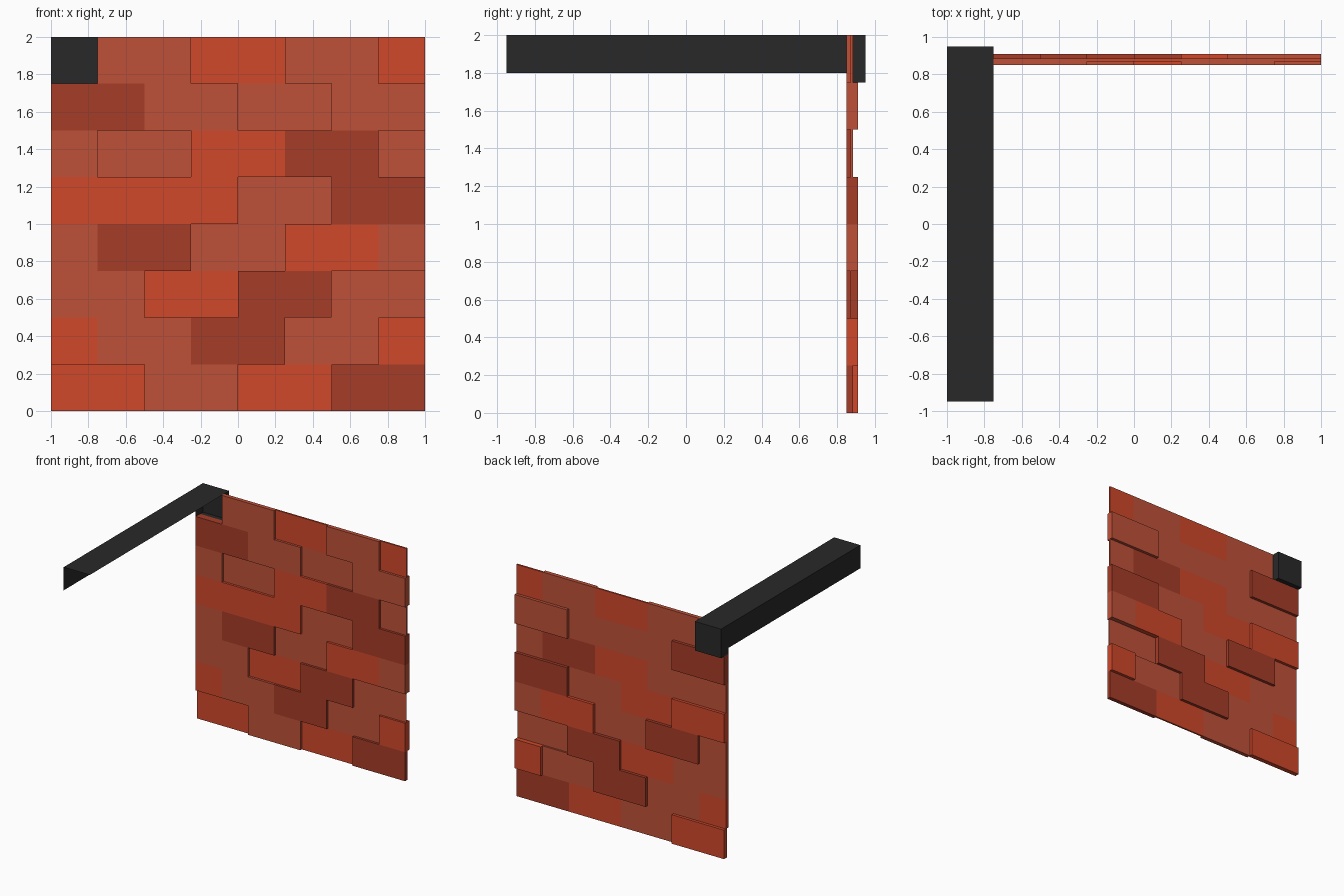
import bpy, bmesh

if "Cube" in bpy.data.objects:
    bpy.data.objects.remove(bpy.data.objects["Cube"])

def material(name, rgb):
    m = bpy.data.materials.new(name)
    m.diffuse_color = (*rgb, 1)
    m.use_nodes = True
    m.node_tree.nodes["Principled BSDF"].inputs["Base Color"].default_value = m.diffuse_color
    return m

MATS = {
    "O": material("orange_brick", (0.63, 0.065, 0.024)),
    "L": material("light_brick", (0.52, 0.083, 0.041)),
    "D": material("dark_brick", (0.38, 0.045, 0.021)),
    "K": material("black", (0.022, 0.022, 0.022)),
}

# Front and back y of each brick depth
DEPTH = {"a": (0.85, 0.885), "b": (0.85, 0.91), "c": (0.87, 0.885),
         "d": (0.87, 0.91), "t": (0.867, 0.87)}

def shell(name, lo, hi, mat, skip=()):
    """Box between two corners; skip lists sides left open, e.g. '+x'."""
    bm = bmesh.new()
    bmesh.ops.create_cube(bm, size=1)
    gone = []
    for f in bm.faces:
        for i, axis in enumerate("xyz"):
            if abs(f.normal[i]) > 0.9 and ("+" if f.normal[i] > 0 else "-") + axis in skip:
                gone.append(f)
    for v in bm.verts:
        for i in range(3):
            v.co[i] = hi[i] if v.co[i] > 0 else lo[i]
    bmesh.ops.delete(bm, geom=gone, context="FACES")
    me = bpy.data.meshes.new(name)
    bm.to_mesh(me)
    bm.free()
    me.materials.append(MATS[mat])
    ob = bpy.data.objects.new(name, me)
    bpy.context.collection.objects.link(ob)
    return ob

# Brick wall: rows from the bottom up, each brick = colour + depth code
ROWS = [
    "Od La Oc Da",
    "Oa La Db Lc Ob",
    "La Oc Db Lt",
    "La Db Lc Ob Lb",
    "Ob Oa Lc Db",
    "La Lc Oa Da Lc",
    "Db La Lc Lb",
    "-- La Oc La Oc",
]
for r, row in enumerate(ROWS):
    for c, code in enumerate(row.split()):
        if code == "--":      # corner taken by the beam end
            continue
        x = -1 + 0.5 * c - (0.25 if r % 2 else 0)
        y0, y1 = DEPTH[code[1]]
        shell(f"brick_{r}_{c}", (max(x, -1), y0, r * 0.25),
              (min(x + 0.5, 1), y1, r * 0.25 + 0.25), MATS and code[0])

# Beam: open angle with only a top and an outer side
shell("beam", (-1, -0.95, 1.8), (-0.75, 0.85, 2), "K", ("+x", "-y", "+y", "-z"))
# Beam end block, open towards the front
shell("beam_end", (-1, 0.85, 1.749), (-0.75, 0.95, 2), "K", ("-y",))
